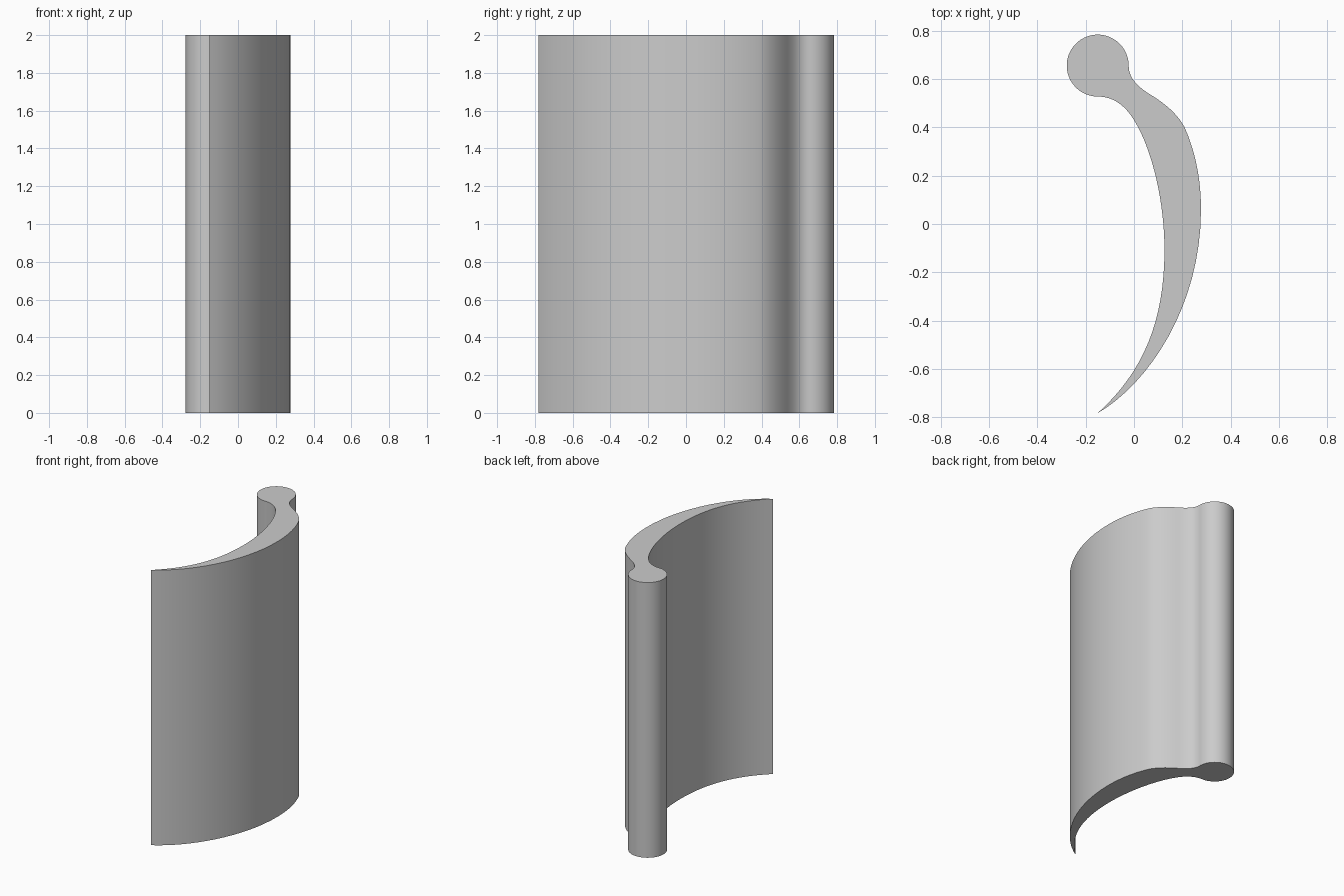
import bpy, bmesh, math
from mathutils import Vector
from mathutils.geometry import interpolate_bezier

cube = bpy.data.objects.get("Cube")
if cube:
    bpy.data.objects.remove(cube, do_unlink=True)

HEIGHT = 2.0
BULB, RADIUS = Vector((-0.15, 0.655)), 0.128
TIP = (-0.15, -0.782)

grey = bpy.data.materials.new("plain grey")
grey.use_nodes = True
colour = (0.6, 0.6, 0.6, 1.0)
grey.diffuse_color = colour
grey.node_tree.nodes["Principled BSDF"].inputs["Base Color"].default_value = colour


def trace(knots, steps=16):
    """Sample a chain of cubic curves: knot, handle, handle, knot, ..."""
    points = []
    for i in range(0, len(knots) - 1, 3):
        a, b, c, d = (Vector(k) for k in knots[i:i + 4])
        points += interpolate_bezier(a, b, c, d, steps + 1)[:-1]
    return points


# Round bulb, from the outer neck round the back to the inner neck
bulb = [BULB + RADIUS * Vector((math.cos(a), math.sin(a)))
        for a in (math.radians(5 * i) for i in range(54))]

# Concave inner side, from the bulb to the thin tip
inner = trace([(-0.15, 0.527), (-0.09, 0.527), (-0.04, 0.495),
               (0.0, 0.43), (0.08, 0.30), (0.126, 0.08),
               (0.126, -0.105), (0.126, -0.40), (0.04, -0.61), TIP])

# Convex outer side, traced from the bulb and walked back from the tip
outer = trace([(-0.022, 0.655), (-0.022, 0.60), (0.02, 0.565),
               (0.066, 0.536), (0.125, 0.50), (0.175, 0.46),
               (0.207, 0.404), (0.255, 0.30), (0.277, 0.18),
               (0.277, 0.06), (0.277, -0.34), (0.06, -0.66), TIP])
outline = bulb + inner + [Vector(TIP)] + outer[:0:-1]

# Extrude the closed profile upward
bm = bmesh.new()
base = bm.faces.new([bm.verts.new((p[0], p[1], 0)) for p in outline])
top = bmesh.ops.extrude_face_region(bm, geom=[base], use_keep_orig=True)
bmesh.ops.translate(bm, vec=(0, 0, HEIGHT),
                    verts=[v for v in top["geom"] if isinstance(v, bmesh.types.BMVert)])
bmesh.ops.recalc_face_normals(bm, faces=bm.faces)
mesh = bpy.data.meshes.new("curved_blade")
bm.to_mesh(mesh)
bm.free()
mesh.materials.append(grey)

blade = bpy.data.objects.new("curved_blade", mesh)
bpy.context.collection.objects.link(blade)
bpy.ops.object.select_all(action="DESELECT")
blade.select_set(True)
bpy.context.view_layer.objects.active = blade
bpy.ops.object.shade_smooth_by_angle(angle=math.radians(30))
